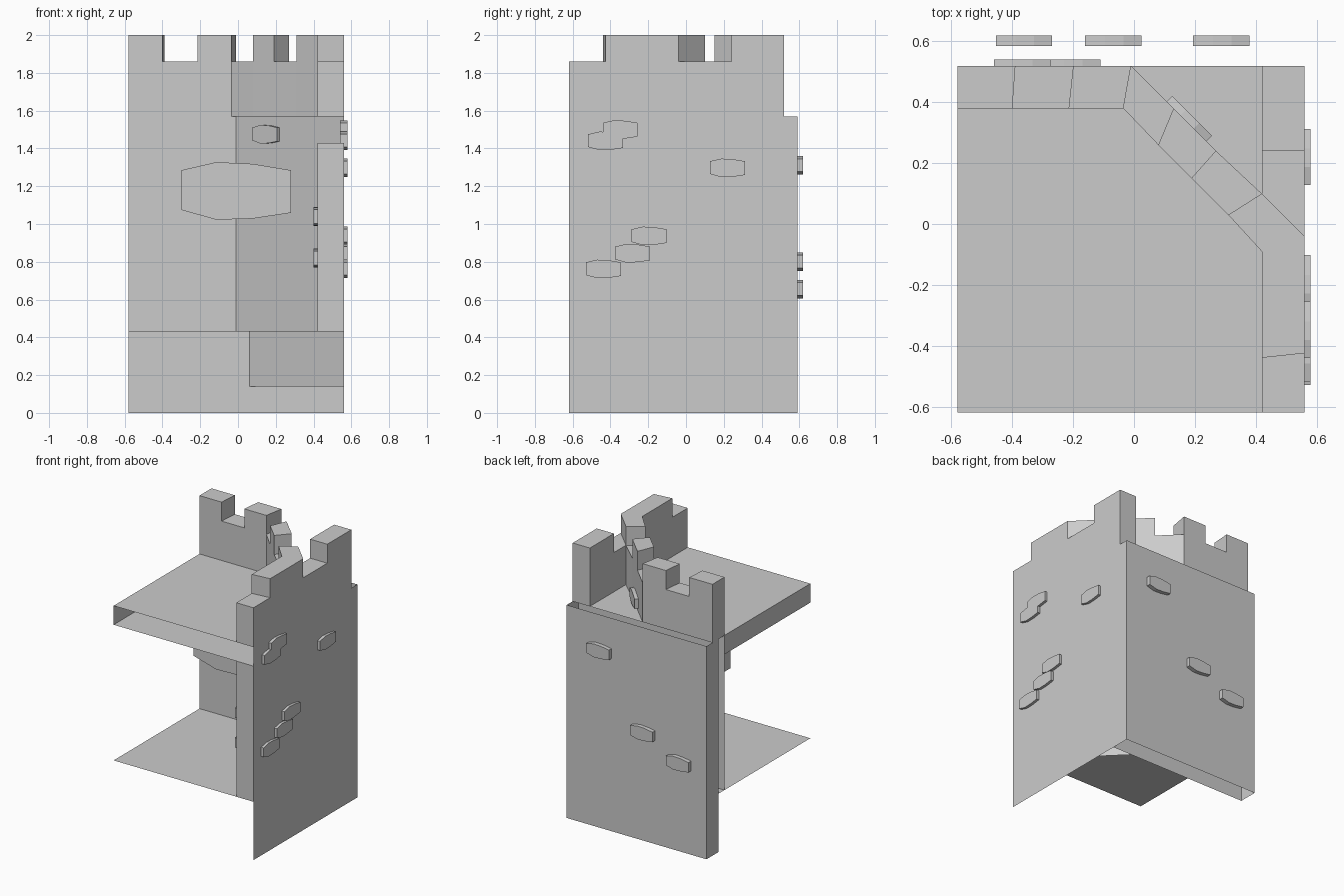
import bpy, bmesh
from math import cos, sin, radians

if "Cube" in bpy.data.objects:
    bpy.data.objects.remove(bpy.data.objects["Cube"])

def make(name, faces):
    """Mesh from a list of faces, each a list of 3D points."""
    bm = bmesh.new()
    for f in faces:
        bm.faces.new([bm.verts.new(p) for p in f])
    bmesh.ops.remove_doubles(bm, verts=bm.verts, dist=0.0005)
    bmesh.ops.recalc_face_normals(bm, faces=bm.faces)
    me = bpy.data.meshes.new(name)
    bm.to_mesh(me)
    bm.free()
    ob = bpy.data.objects.new(name, me)
    bpy.context.collection.objects.link(ob)
    return ob

def wall(a, b, z0, z1):
    """Upright quad above the plan line a-b."""
    return [(*a, z0), (*b, z0), (*b, z1), (*a, z1)]

def flat(pts, z):
    return [(x, y, z) for x, y in pts]

def parapet(name, stations, z0):
    """Crenellated strip: stations are (outer, inner, height up to next station)."""
    faces, last = [], z0
    for i, (o, n, h) in enumerate(stations):
        if abs(h - last) > 1e-6:
            faces.append(wall(o, n, min(h, last), max(h, last)))
        last = h
        if i + 1 < len(stations):
            o2, n2 = stations[i + 1][:2]
            faces += [wall(o, o2, z0, h), wall(n, n2, z0, h),
                      [(*o, h), (*o2, h), (*n2, h), (*n, h)]]
    make(name, faces)

def brick(name, x, y, z, ang, length=0.185, height=0.098, front=0.02, back=0.02):
    """Barrel-shaped stone; ang is the direction it faces in plan."""
    a = radians(ang)
    nx, ny = cos(a), sin(a)
    prof = [(-.5, -.33), (-.18, -.5), (.15, -.48), (.5, -.38),
            (.5, .36), (.15, .47), (-.18, .5), (-.5, .36)]
    def ring(d):
        return [(x + nx * d - ny * u * length, y + ny * d + nx * u * length,
                 z + v * height) for u, v in prof]
    f, b = ring(front), ring(-back)
    sides = [[f[i], f[i - 1], b[i - 1], b[i]] for i in range(8)]
    make(name, [f, b] + sides)

X0, X1, XI = -0.58, 0.56, 0.42
Y0, YI, YT = -0.62, 0.38, 0.52
FLOOR, CEIL, DECK, LOW, TOP = 0.43, 1.43, 1.57, 1.86, 2.0

# Hollow outer walls
make("back_wall", [wall((X0, .59), (X1, .59), 0, DECK),
                   wall((X0, .45), (X1, .45), 0, DECK),
                   wall((X0, .45), (X0, .59), 0, DECK)])
make("right_wall", [wall((X1, Y0), (X1, .59), 0, DECK)])

# Inner room walls
make("room_walls", [wall((X0, YI), (-.01, YI), FLOOR, DECK),
                    wall((-.01, YI), (XI, -.06), FLOOR, DECK),
                    wall((XI, -.06), (XI, Y0), FLOOR, CEIL),
                    wall((XI, Y0), (X1, Y0), FLOOR, CEIL)])
make("gap_wall", [wall((XI, -.06), (X1, -.20), CEIL, DECK)])
make("base_diagonal", [wall((.06, .45), (X1, -.05), 0.14, FLOOR)])

# Floors
make("lower_floor", [flat([(X0, Y0), (X1, Y0), (X1, .45), (X0, .45)], FLOOR)])
make("deck", [flat([(X0, Y0), (X1, Y0), (X1, YT), (X0, YT)], DECK)])
make("deck_side", [wall((X0, Y0), (X0, YI), CEIL, DECK)])
make("ceiling", [flat([(X0, Y0), (X1, Y0), (X1, -.20), (XI, -.06),
                       (-.01, YI), (X0, YI)], CEIL)])

# Battlements
parapet("main_parapet", [
    ((X0, YT), (X0, YI), TOP), ((-.39, YT), (-.40, YI), LOW),
    ((-.20, YT), (-.215, YI), TOP), ((-.01, YT), (-.035, YI), LOW),
    ((.13, .38), (.08, .26), TOP), ((.27, .24), (.19, .15), LOW),
    ((.42, .10), (.31, .03), TOP), ((X1, -.04), (XI, -.09), TOP),
    ((X1, -.425), (XI, -.44), LOW), ((X1, Y0), (XI, Y0), DECK)], DECK)
parapet("corner_parapet", [
    ((X1, YT), (XI, YT), TOP), ((X1, .24), (XI, .24), LOW),
    ((X1, -.04), (XI, .10), LOW)], DECK)

# Stones on the right wall, back wall and inside
for i, (y, z) in enumerate([(-.425, 1.44), (-.348, 1.50), (.22, 1.297),
                            (-.195, .937), (-.283, .845), (-.437, .762)]):
    brick(f"right_stone_{i}", X1, y, z, 0)
for i, (x, z) in enumerate([(.287, 1.31), (-.068, .80), (-.362, .655)]):
    brick(f"back_stone_{i}", x, .59, z, 90, front=.03, back=.005)
for i, (x, z) in enumerate([(-.367, 1.3), (-.203, 1.2)]):
    brick(f"hidden_stone_{i}", x, .52, z, 90)
for i, z in enumerate([1.04, .82]):
    brick(f"inner_stone_{i}", XI, -.515, z, 180, height=.1)
brick("diagonal_inner_stone", .155, .21, 1.475, 225.7)
brick("diagonal_outer_stone", .18, .345, 1.63, 45, front=.015)
brick("large_stone", -.01, -.09, 1.175, 270, length=.58, height=.305, front=0, back=.11)
